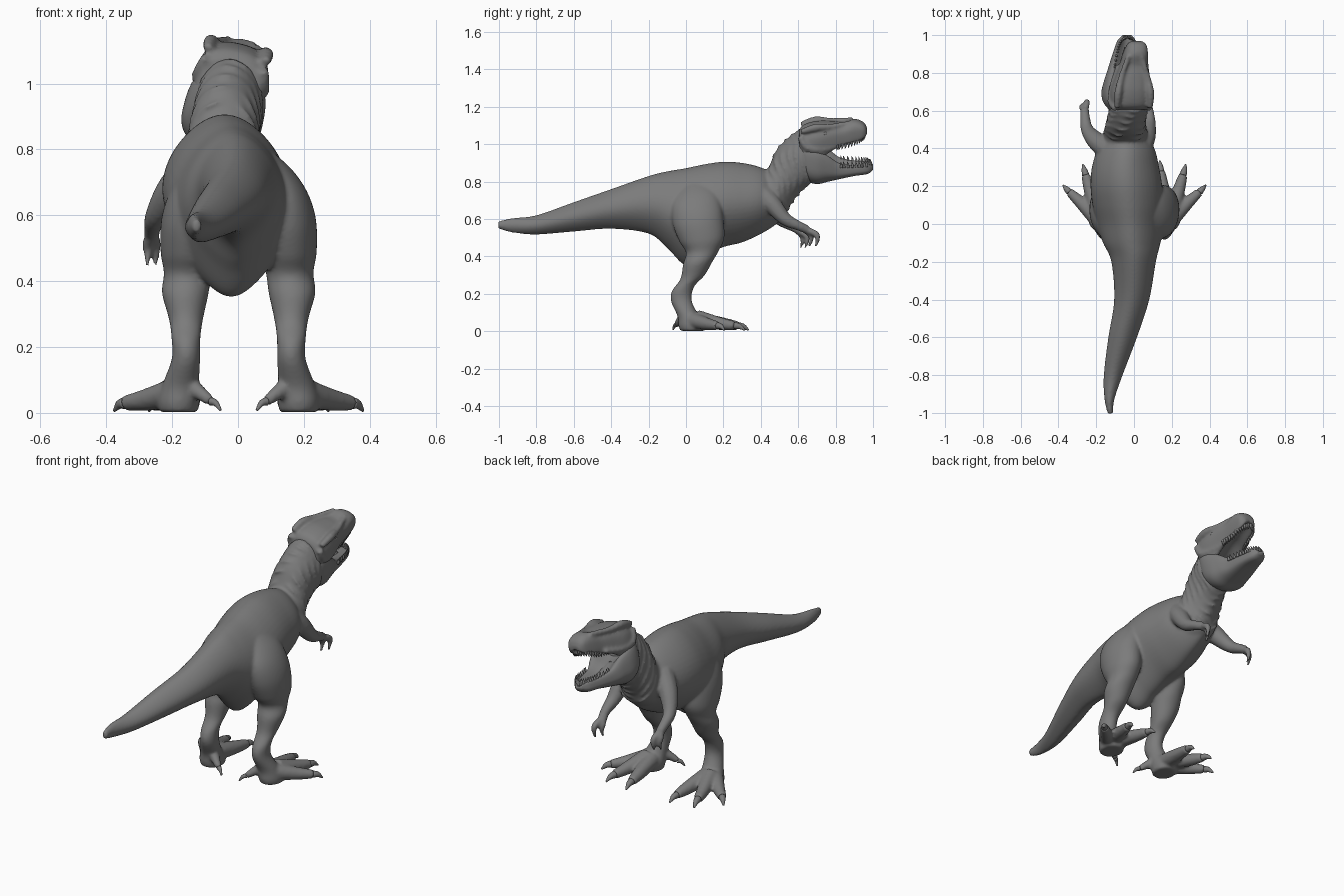
import bpy
import bmesh
import math
from mathutils import Matrix, Vector

default_cube = bpy.data.objects.get("Cube")
if default_cube:
    bpy.data.objects.remove(default_cube)

skin = bpy.data.materials.new("grey_skin")
skin.use_nodes = True
skin.diffuse_color = (0.2, 0.2, 0.2, 1)
skin.node_tree.nodes["Principled BSDF"].inputs["Base Color"].default_value = skin.diffuse_color


def interpolate(rows, steps):
    """Catmull-Rom curve through rows of any length."""
    result = []
    last = len(rows) - 1
    for i in range(last):
        before, start, end, after = rows[max(i - 1, 0)], rows[i], rows[i + 1], rows[min(i + 2, last)]
        for k in range(steps):
            t = k / steps
            result.append([b + t * ((c - a) + t * ((2 * a - 5 * b + 4 * c - d) + t * (3 * b - a - 3 * c + d))) / 2
                           for a, b, c, d in zip(before, start, end, after)])
    result.append(list(rows[last]))
    return result


def skin_rings(bm, rings, closed=False):
    """Bridge rings of points into a closed skin."""
    loops = [[bm.verts.new(p) for p in ring] for ring in rings]
    count = len(loops[0])
    faces = []
    pairs = list(zip(loops, loops[1:]))
    if closed:
        pairs.append((loops[-1], loops[0]))
    else:
        faces += [bm.faces.new(loops[0][::-1]), bm.faces.new(loops[-1])]
    for low, high in pairs:
        for k in range(count):
            j = (k + 1) % count
            faces.append(bm.faces.new((low[k], low[j], high[j], high[k])))
    bmesh.ops.recalc_face_normals(bm, faces=faces)


def section(row, back_pinch=0, belly_pinch=0, hollow=0, boxy=1, count=48):
    """Cross-section between an upper and a lower side-view point: y, z, y, z, centre x, half width."""
    y1, z1, y2, z2, cx, w = row
    middle = Vector((cx, (y1 + y2) / 2, (z1 + z2) / 2))
    half = Vector((0, (y1 - y2) / 2, (z1 - z2) / 2))
    ring = []
    for k in range(count):
        a = math.tau * k / count
        c = math.copysign(abs(math.cos(a)) ** boxy, math.cos(a))
        s = math.copysign(abs(math.sin(a)) ** boxy, math.sin(a))
        pinch = back_pinch if s > 0 else belly_pinch
        if hollow * s > 0:
            s = math.copysign(1.9 * (abs(s) - 0.8 * s ** 4), s)
        ring.append(middle + half * s + Vector((w * c * (1 - pinch * math.sin(a) ** 2), 0, 0)))
    return ring


def loft(bm, rows, **shape):
    skin_rings(bm, [section(r, **shape) for r in interpolate(rows, 6)])


def tube(bm, rows, side=1, closed=False, count=12):
    """Round limb through points x, y, z, radius."""
    path = rows if closed else interpolate(rows, 4)
    points = [Vector((r[0] * side, r[1], r[2])) for r in path]
    rings = []
    total = len(points)
    for i, p in enumerate(points):
        if closed:
            along = points[(i + 1) % total] - points[i - 1]
        else:
            along = points[min(i + 1, total - 1)] - points[max(i - 1, 0)]
        along.normalize()
        reference = Vector((0, 1, 0)) if closed else Vector((1, 0, 0))
        u = (reference - along * reference.dot(along)).normalized()
        v = along.cross(u)
        rings.append([p + path[i][3] * (u * math.cos(math.tau * k / count) + v * math.sin(math.tau * k / count))
                      for k in range(count)])
    skin_rings(bm, rings, closed)


def finish(name, bm, fuse=False):
    mesh = bpy.data.meshes.new(name)
    bm.to_mesh(mesh)
    bm.free()
    mesh.materials.append(skin)
    mesh.shade_smooth()
    obj = bpy.data.objects.new(name, mesh)
    bpy.context.collection.objects.link(obj)
    if fuse:
        remesh = obj.modifiers.new("fuse", "REMESH")
        remesh.mode = "VOXEL"
        remesh.voxel_size = 0.008
        remesh.use_smooth_shade = True
        soften = obj.modifiers.new("soften", "SMOOTH")
        soften.factor = 0.5
        soften.iterations = 5
    return obj


# Torso and tail: y, centre x, half width, top z, bottom z
body = bmesh.new()
torso = [(-1.005, -.125, .014, .588, .548), (-.93, -.13, .026, .605, .528), (-.8, -.11, .05, .62, .517),
         (-.6, -.06, .076, .69, .533), (-.4, -.012, .093, .76, .548), (-.2, -.002, .118, .83, .522),
         (-.1, -.012, .152, .855, .445), (0, -.02, .18, .872, .352), (.1, -.03, .19, .893, .405),
         (.2, -.04, .19, .906, .45), (.3, -.045, .178, .9, .475), (.4, -.042, .15, .876, .52),
         (.48, -.045, .1, .83, .57), (.53, -.045, .06, .78, .62)]
loft(body, [(y, top, y, low, cx, w) for y, cx, w, top, low in torso], back_pinch=.2, belly_pinch=.35)

# Neck with skin folds
neck = [(.38, .85, .46, .57, -.045, .12), (.435, .868, .525, .61, -.045, .115),
        (.485, .97, .555, .67, -.045, .106), (.555, 1.04, .61, .745, -.035, .1),
        (.61, 1.075, .66, .785, -.025, .1), (.66, 1.07, .7, .82, -.02, .08)]
loft(body, neck)
for i, row in enumerate(interpolate(neck, 4)[5:16:2]):
    fold = section(row, count=40)
    tube(body, [(p.x, p.y + .008 * math.sin(k * .8 + i), p.z, .006) for k, p in enumerate(fold)], closed=True, count=8)

# Legs: front y z, back y z, centre x, half width
leg = [(.13, .8, .0, .8, .06, .035), (.17, .74, -.05, .73, .105, .06), (.19, .67, -.075, .66, .133, .078),
       (.2, .6, -.07, .57, .145, .09), (.205, .5, -.035, .48, .152, .085), (.175, .43, 0, .42, .155, .072),
       (.14, .37, -.015, .36, .162, .071), (.1, .3, -.03, .28, .16, .053), (.045, .24, -.075, .215, .16, .044),
       (.03, .17, -.08, .16, .16, .043), (.06, .1, -.045, .08, .175, .055), (.11, .05, -.04, .03, .182, .064),
       (.1, .002, -.03, .002, .182, .058)]
toes = {"outer": [(.2, .03, .06, .045), (.28, .11, .04, .034), (.345, .17, .03, .023), (.378, .205, .006, .004)],
        "middle": [(.195, .06, .07, .045), (.235, .18, .042, .034), (.258, .26, .03, .024), (.272, .315, .006, .004)],
        "inner": [(.17, .06, .06, .045), (.15, .2, .04, .034), (.14, .28, .03, .023), (.135, .335, .006, .004)],
        "hind": [(.16, 0, .09, .032), (.11, -.035, .055, .021), (.085, -.05, .035, .016), (.055, -.07, .008, .004)]}
shift = .002
for side in (1, -1):
    loft(body, [(*r[:4], r[4] * side + shift, r[5]) for r in leg])
    for path in toes.values():
        tube(body, [(x + side * shift, y, z, r) for x, y, z, r in path[:3]], side)

# Arms, each with two fingers
left_arm = [(.03, .39, .75, .06), (.065, .46, .68, .05), (.08, .53, .6, .036),
            (.078, .6, .565, .026), (.065, .645, .545, .024)]
right_arm = [(-.13, .39, .75, .06), (-.2, .44, .675, .05), (-.248, .5, .6, .034),
             (-.26, .57, .56, .026), (-.262, .605, .54, .024)]
for arm, reach in ((left_arm, .05), (right_arm, .035)):
    tube(body, arm)
    x, y, z, r = arm[-1]
    for spread, length in ((.012, reach), (-.012, reach / 3)):
        finger = [(x, y - .01, z, .019), (x + spread, y + length, z - .025, .017),
                  (x + spread, y + length + .008, z - .055, .013), (x + spread, y + length - .004, z - .095, .006)]
        tube(body, finger)
finish("body", body, fuse=True)

# Claws on every toe
for side, label in ((1, "left"), (-1, "right")):
    for toe, path in toes.items():
        claw = bmesh.new()
        (x, y, z, r), (tx, ty, tz, tr) = path[2:]
        tube(claw, [(x + side * shift, y, z, r * .8),
                    ((x + tx) / 2 + side * shift, (y + ty) / 2, z * .85, r * .6),
                    (tx + side * shift, ty, tz, tr)], side)
        finish(f"{label}_{toe}_claw", claw)

# Head parts are made level, then rolled together
roll = Matrix.Translation((0, 0, 1.1)) @ Matrix.Rotation(math.radians(13), 4, "Y") @ Matrix.Translation((0, 0, -1.1))
head = []

# Skull with a hollow palate: y, top z, bottom z, centre x, half width
skull = bmesh.new()
upper = [(.605, 1.07, .93, 0, .085), (.63, 1.1, .9, 0, .105), (.7, 1.12, .92, 0, .108), (.78, 1.122, .975, .005, .09),
         (.84, 1.12, 1.0, .01, .075), (.9, 1.138, 1.018, .015, .064), (.95, 1.12, 1.04, .02, .05),
         (.968, 1.09, 1.055, .02, .03)]
loft(skull, [(y, top, y, low, cx, w) for y, top, low, cx, w in upper], hollow=-1, boxy=.8)
for side in (1, -1):
    # Brow ridge, cheek bone and horn at the back of the skull
    tube(skull, [(.09, .615, 1.085, .014), (.088, .69, 1.108, .021), (.07, .78, 1.11, .016), (.035, .89, 1.125, .013)], side)
    tube(skull, [(.09, .61, 1.06, .016), (.1, .65, 1.0, .021), (.088, .74, .99, .017), (.068, .84, 1.015, .011)], side)
head.append(finish("skull", skull, fuse=True))

# Lower jaw with a trough
jaw = bmesh.new()
lower = [(.6, .99, .87, 0, .09), (.645, 1.0, .805, 0, .118), (.7, .985, .785, 0, .123), (.76, .955, .798, 0, .108),
         (.82, .912, .812, .002, .088), (.9, .898, .83, .008, .069), (.97, .898, .84, .012, .048),
         (1.0, .888, .862, .014, .022)]
loft(jaw, [(y, top, y, low, cx, w) for y, top, low, cx, w in lower], hollow=1, boxy=.85)
head.append(finish("lower_jaw", jaw))

# Tongue
tongue = bmesh.new()
tube(tongue, [(0, .72, .885, .035), (.005, .83, .86, .03), (.012, .93, .865, .016)])
head.append(finish("tongue", tongue))

# Eyes
for side, label in ((1, "left"), (-1, "right")):
    eye = bmesh.new()
    place = Matrix.Translation((.08 * side + .004, .745, 1.075))
    bmesh.ops.create_uvsphere(eye, u_segments=16, v_segments=10, radius=.014, matrix=place)
    head.append(finish(label + "_eye", eye))

# Tooth rows follow the gum lines
gums = {"upper_teeth": (-.032, [(.072, .81, 1.015), (.06, .87, 1.025), (.047, .93, 1.048), (.008, .955, 1.06)]),
        "lower_teeth": (.033, [(.074, .83, .888), (.058, .91, .887), (.04, .965, .887), (.006, .988, .884)])}
for name, (length, gum) in gums.items():
    teeth = bmesh.new()
    for side in (1, -1):
        for x, y, z in interpolate(gum, 4):
            base = x * side + .014
            tube(teeth, [(base, y, z, .008), (base, y, z + length / 2, .006),
                         (base, y - .004, z + length, .001)], count=6)
    head.append(finish(name, teeth))

for part in head:
    part.matrix_world = roll
